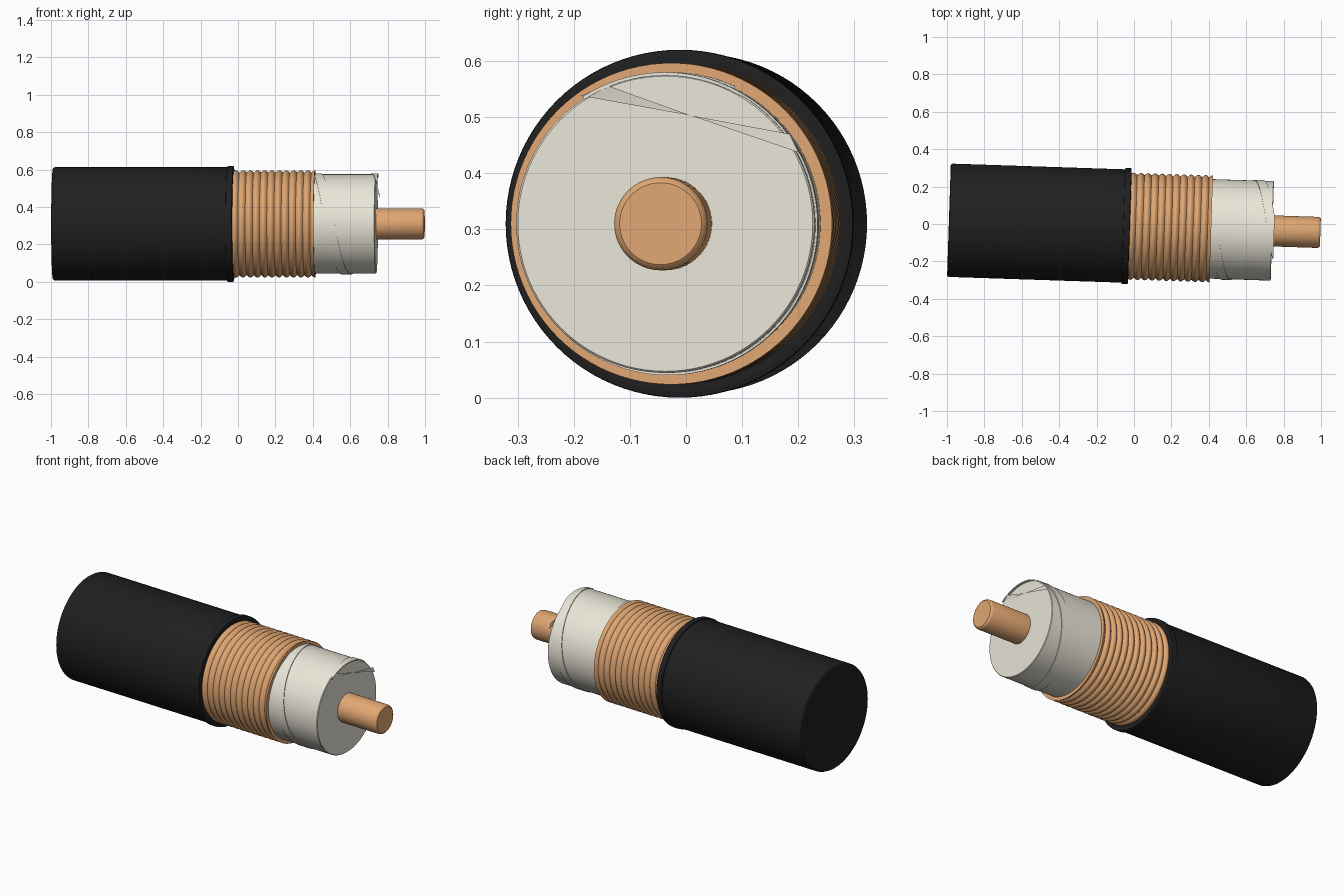
import bpy, math
from mathutils import Matrix

if "Cube" in bpy.data.objects:
    bpy.data.objects.remove(bpy.data.objects["Cube"])

# The whole cable lies along x with a slight yaw
PLACE = Matrix.Translation((0, -0.0125, 0.31)) @ Matrix.Rotation(-0.033, 4, 'Z')
SEGS = 96


def material(name, rgb):
    m = bpy.data.materials.new(name)
    m.diffuse_color = (*rgb, 1)
    m.use_nodes = True
    m.node_tree.nodes["Principled BSDF"].inputs["Base Color"].default_value = m.diffuse_color
    return m


BLACK = material("black_rubber", (0.014, 0.014, 0.014))
COPPER = material("copper", (0.76, 0.39, 0.17))
WHITE = material("white_plastic", (0.82, 0.79, 0.69))


def make(name, verts, faces, mat, angle=40):
    me = bpy.data.meshes.new(name)
    me.from_pydata(verts, [], faces)
    me.update()
    me.materials.append(mat)
    ob = bpy.data.objects.new(name, me)
    bpy.context.collection.objects.link(ob)
    ob.matrix_world = PLACE
    bpy.ops.object.select_all(action='DESELECT')
    ob.select_set(True)
    bpy.context.view_layer.objects.active = ob
    bpy.ops.object.shade_smooth_by_angle(angle=math.radians(angle))
    return ob


def polar(u, r, a):
    return (u, r * math.cos(a), r * math.sin(a))


def lathe(name, profile, mat, angle=40):
    """Closed solid of revolution about x from (position, radius) points."""
    n = SEGS
    verts = [polar(u, r, 2 * math.pi * k / n) for u, r in profile for k in range(n)]
    faces = [(i * n + k, i * n + (k + 1) % n, (i + 1) * n + (k + 1) % n, (i + 1) * n + k)
             for i in range(len(profile) - 1) for k in range(n)]
    faces = [f[::-1] for f in faces]
    faces.append(tuple(range(n))[::-1])
    last = (len(profile) - 1) * n
    faces.append(tuple(last + k for k in range(n)))
    return make(name, verts, faces, mat, angle)


# Outer jacket with softened rear edge
lathe("outer_jacket", [(-0.99, 0.294), (-0.987, 0.3), (-0.98, 0.303), (-0.03, 0.303)], BLACK)
# Raised lip at the cut end of the jacket
lathe("jacket_lip", [(-0.058, 0.300), (-0.056, 0.309), (-0.052, 0.31), (-0.028, 0.31),
                     (-0.024, 0.309), (-0.022, 0.300)], BLACK)

# Ribbed copper shield
ribs, steps = 11.5, 8
count = int(ribs * steps)
shield = []
for i in range(count + 1):
    t = i / count
    bump = abs(math.sin(math.pi * ribs * t))
    shield.append((-0.03 + 0.443 * t, 0.274 + 0.0125 * bump))
lathe("copper_shield", shield, COPPER, 50)

# White insulation and the bare conductor
lathe("insulation", [(0.40, 0.266), (0.737, 0.266), (0.74, 0.263)], WHITE)
lathe("conductor", [(0.70, 0.083), (0.983, 0.083), (0.992, 0.080), (0.997, 0.073)], COPPER)

# Thin helical tape wound over the insulation
verts, faces = [], []
N, a0, a1 = 140, 65, 483
for i in range(N + 1):
    deg = a0 + (a1 - a0) * i / N
    a = math.radians(deg)
    left = 0.635 + 0.32 * (deg - 360) / 360
    lo, hi = max(left, 0.408), min(max(left + 0.05, 0.412), 0.75)
    verts += [polar(lo, 0.264, a), polar(lo, 0.270, a), polar(hi, 0.270, a), polar(hi, 0.264, a)]
for i in range(N):
    for k in range(4):
        p, q = i * 4 + k, i * 4 + (k + 1) % 4
        faces.append((p, p + 4, q + 4, q))
faces += [(0, 1, 2, 3), tuple(N * 4 + k for k in (3, 2, 1, 0))]
make("tape_wrap", verts, faces, WHITE, 30)

# Twisted loose end of the tape lying across the end face
end = [(0.743, -0.15, 0.228), (0.75, -0.105, 0.247), (0.746, 0.045, 0.193),
       (0.75, 0.222, 0.16), (0.75, 0.238, 0.127)]
make("tape_loose_end", end, [(0, 2, 1), (2, 4, 3)], WHITE)
